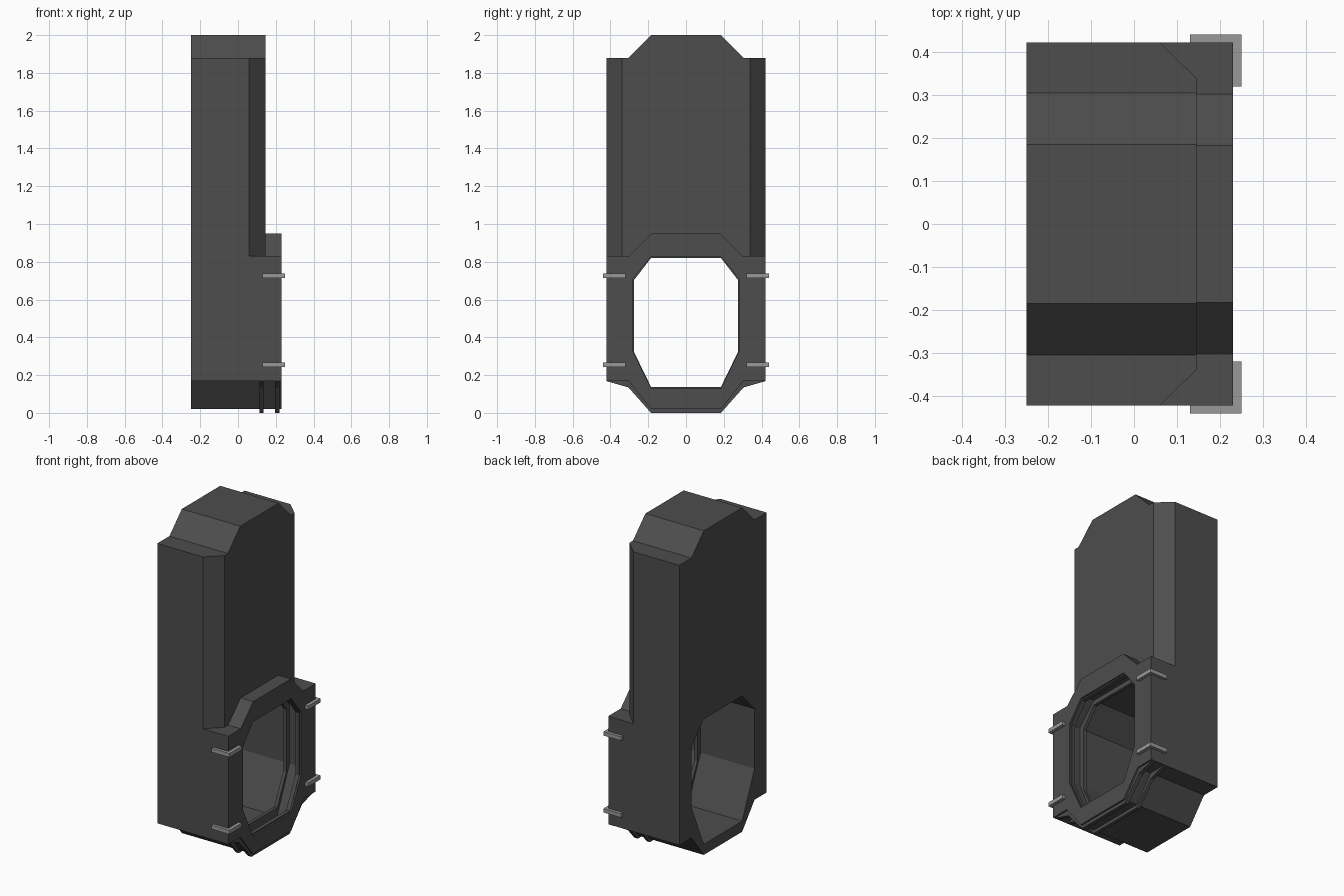
import bpy, bmesh

if "Cube" in bpy.data.objects:
    bpy.data.objects.remove(bpy.data.objects["Cube"])


def material(name, v):
    m = bpy.data.materials.new(name)
    m.diffuse_color = (v, v, v, 1)
    m.use_nodes = True
    m.node_tree.nodes["Principled BSDF"].inputs["Base Color"].default_value = m.diffuse_color
    return m


DARK = material("dark_grey", 0.075)
LIGHT = material("light_grey", 0.32)


def prism(name, pts, lo, hi, mat, axis="x"):
    """Extrude a closed profile: (y, z) along x, or (x, y) along z."""
    bm = bmesh.new()
    place = (lambda a, b, c: (c, a, b)) if axis == "x" else (lambda a, b, c: (a, b, c))
    face = bm.faces.new([bm.verts.new(place(a, b, lo)) for a, b in pts])
    ext = bmesh.ops.extrude_face_region(bm, geom=[face])
    shift = (hi - lo, 0, 0) if axis == "x" else (0, 0, hi - lo)
    verts = [g for g in ext["geom"] if isinstance(g, bmesh.types.BMVert)]
    bmesh.ops.translate(bm, vec=shift, verts=verts)
    bmesh.ops.recalc_face_normals(bm, faces=bm.faces)
    me = bpy.data.meshes.new(name)
    bm.to_mesh(me)
    bm.free()
    me.materials.append(mat)
    ob = bpy.data.objects.new(name, me)
    bpy.context.collection.objects.link(ob)
    return ob


def mirror_y(half):
    """Complete a half profile, listed from bottom to top on the +y side."""
    return half + [(-y, z) for y, z in reversed(half)]


def cut(ob, cutters):
    """Subtract the cutters, then bake the result."""
    for c in cutters:
        m = ob.modifiers.new("cut", "BOOLEAN")
        m.operation, m.solver, m.object = "DIFFERENCE", "EXACT", c
    bpy.context.view_layer.update()
    dg = bpy.context.evaluated_depsgraph_get()
    me = bpy.data.meshes.new_from_object(ob.evaluated_get(dg))
    ob.modifiers.clear()
    ob.data = me


def octagon(w, z0, z1, z2, z3, c=0.185):
    return mirror_y([(c, z0), (w, z1), (w, z2), (c, z3)])


# Main profiles
base = [(0.185, 0.02), (0.305, 0.17), (0.422, 0.17)]
housing = prism("housing", mirror_y(base + [(0.422, 1.88), (0.305, 1.88), (0.185, 2.0)]),
                -0.25, 0.145, DARK)
frame = prism("front_frame", mirror_y(base + [(0.422, 0.83), (0.302, 0.83), (0.182, 0.95)]),
              0.145, 0.23, DARK)

# Cutters: tunnel, front lip opening, chamfered upper corners
tunnel = prism("tunnel_cutter", octagon(0.305, 0.085, 0.36, 0.725, 0.85), -0.3, 0.2, DARK)
lip = prism("lip_cutter", octagon(0.28, 0.13, 0.325, 0.71, 0.828), 0.1, 0.3, DARK)
corners = [prism("corner_cutter", [(0.16, s * 0.325), (0.16, s * 0.45), (0.03, s * 0.45)],
                 0.83, 2.1, DARK, "z") for s in (-1, 1)]
cut(housing, [tunnel] + corners)
cut(frame, [tunnel, lip])

# Two seal rings: ridges inside the tunnel, ribs under the base
ring_hole = prism("ring_cutter", octagon(0.274, 0.137, 0.32, 0.705, 0.82), -0.3, 0.3, DARK)
ring_profile = mirror_y([(0.185, 0.0), (0.305, 0.135), (0.42, 0.168),
                         (0.41, 0.8), (0.302, 0.81), (0.182, 0.93)])
for name, x0, x1 in (("rear_seal_ring", 0.115, 0.135), ("front_seal_ring", 0.196, 0.22)):
    cut(prism(name, ring_profile, x0, x1, DARK), [ring_hole])

# L-shaped clips wrapping the front corners
for s in (-1, 1):
    ell = [(0.13, s * 0.41), (0.13, s * 0.44), (0.25, s * 0.44),
           (0.25, s * 0.32), (0.22, s * 0.32), (0.22, s * 0.41)]
    for z in (0.255, 0.725):
        prism("corner_clip", ell, z - 0.012, z + 0.012, LIGHT, "z")

# Remove the cutters
for c in [tunnel, lip, ring_hole] + corners:
    bpy.data.objects.remove(c)
